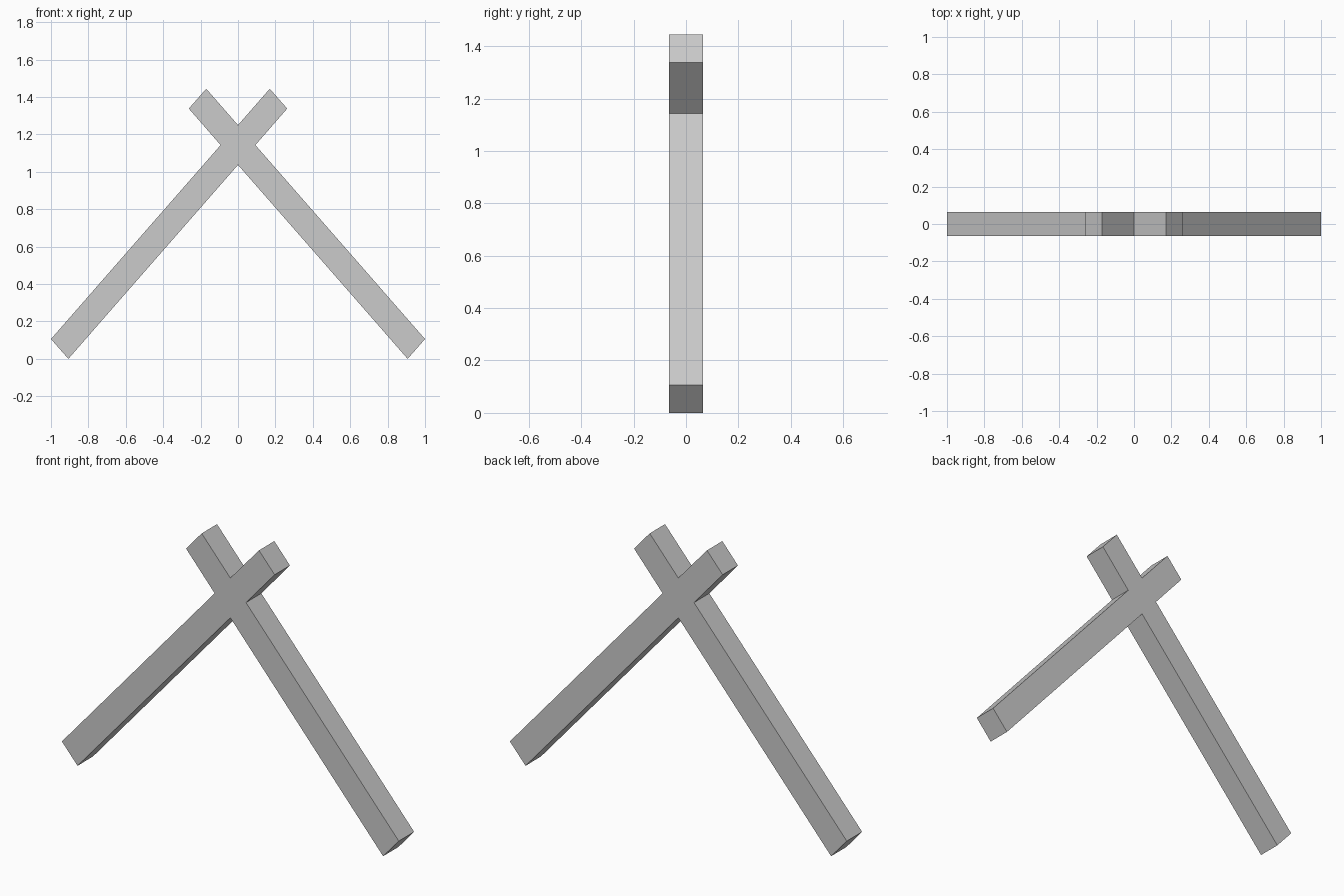
import bpy, bmesh

if "Cube" in bpy.data.objects:
    bpy.data.objects.remove(bpy.data.objects["Cube"])

HALF_DEPTH = 0.065

# Right half of the crossed-beam outline (x, z), from lower crotch to upper crotch
right = [(0, 1.037), (0.907, 0), (1.0, 0.106), (0.093, 1.143),
         (0.263, 1.338), (0.17, 1.444), (0, 1.25)]
# Mirror it for the left half, skipping the two points on the centre line
outline = right + [(-x, z) for x, z in reversed(right[1:-1])]

# Extrude the outline front to back
bm = bmesh.new()
face = bm.faces.new([bm.verts.new((x, -HALF_DEPTH, z)) for x, z in outline])
ext = bmesh.ops.extrude_face_region(bm, geom=[face], use_keep_orig=True)
verts = [g for g in ext["geom"] if isinstance(g, bmesh.types.BMVert)]
bmesh.ops.translate(bm, verts=verts, vec=(0, 2 * HALF_DEPTH, 0))
bmesh.ops.recalc_face_normals(bm, faces=bm.faces)

mesh = bpy.data.meshes.new("crossed_beams")
bm.to_mesh(mesh)
bm.free()
bpy.context.collection.objects.link(bpy.data.objects.new("crossed_beams", mesh))
